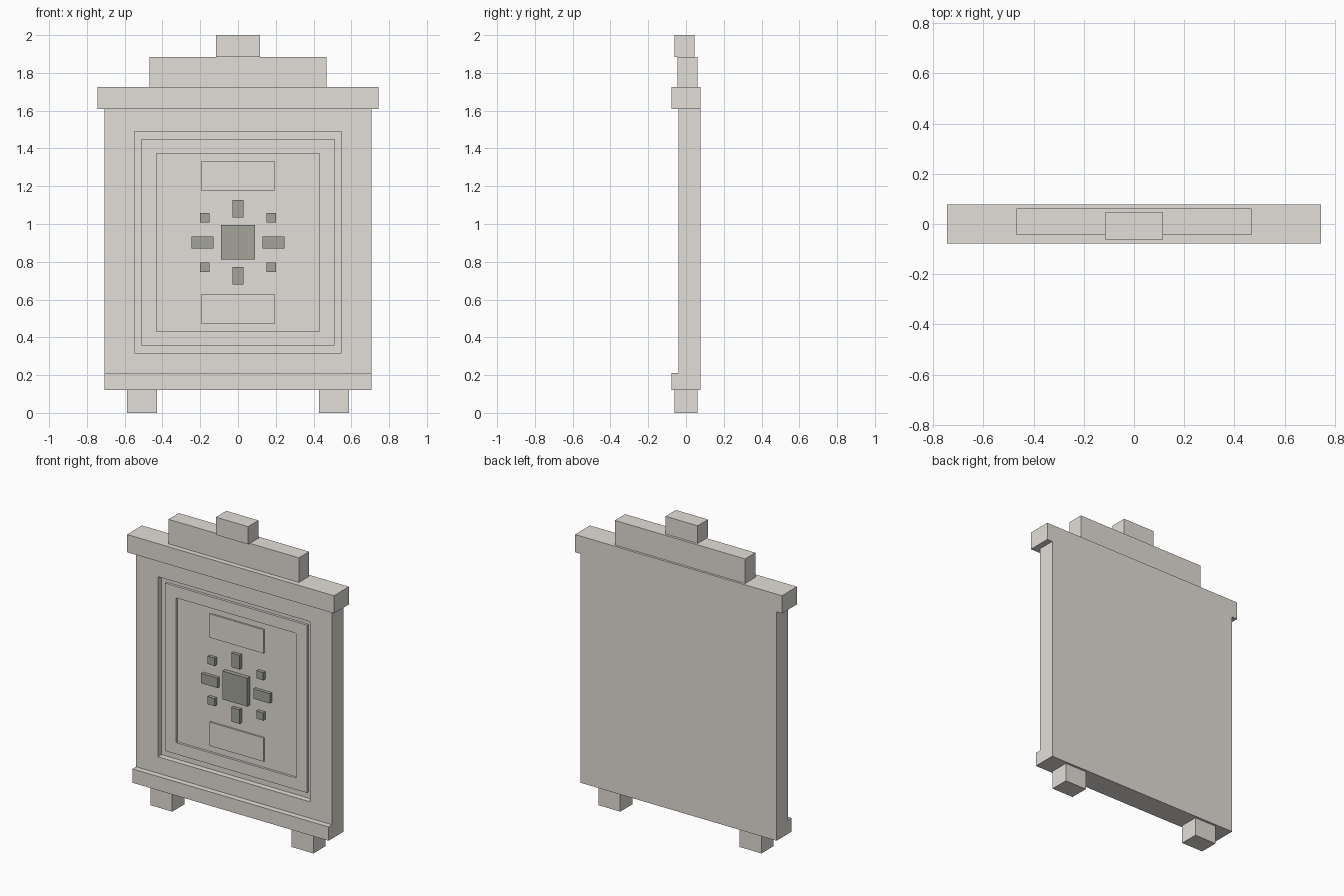
import bpy
import bmesh

cube = bpy.data.objects.get("Cube")
if cube:
    bpy.data.objects.remove(cube, do_unlink=True)


def make_material(name, colour):
    mat = bpy.data.materials.new(name)
    mat.use_nodes = True
    mat.diffuse_color = colour
    bsdf = next(n for n in mat.node_tree.nodes if n.type == "BSDF_PRINCIPLED")
    bsdf.inputs["Base Color"].default_value = colour
    return mat


STONE = make_material("pale stone", (0.765, 0.735, 0.69, 1))
DARK = make_material("dark stone", (0.37, 0.37, 0.325, 1))


def finish(name, bm, mat):
    bmesh.ops.recalc_face_normals(bm, faces=bm.faces)
    mesh = bpy.data.meshes.new(name)
    bm.to_mesh(mesh)
    bm.free()
    mesh.materials.append(mat)
    obj = bpy.data.objects.new(name, mesh)
    bpy.context.collection.objects.link(obj)
    return obj


def stepped_block(name, steps, mat):
    """Join rectangles (x0, x1, z0, z1, y) from back to front, capping both ends."""
    bm = bmesh.new()
    rings = [[bm.verts.new((x, y, z)) for x, z in ((x0, z0), (x1, z0), (x1, z1), (x0, z1))]
             for x0, x1, z0, z1, y in steps]
    bm.faces.new(rings[0])
    bm.faces.new(rings[-1])
    for a, b in zip(rings, rings[1:]):
        for i in range(4):
            j = (i + 1) % 4
            bm.faces.new((a[i], a[j], b[j], b[i]))
    return finish(name, bm, mat)


def box(name, x0, x1, z0, z1, y0, y1, mat=STONE):
    return stepped_block(name, [(x0, x1, z0, z1, y1), (x0, x1, z0, z1, y0)], mat)


# Slab with a recess, a raised border and a sunken centre
BACK, FRONT, GROOVE, BORDER, FLOOR = 0.077, -0.04, -0.003, -0.019, -0.004
outline = (-0.706, 0.706, 0.12, 1.61)
opening = (-0.548, 0.548, 0.317, 1.489)
border = (-0.511, 0.511, 0.357, 1.449)
centre = (-0.432, 0.432, 0.432, 1.374)
stepped_block("slab", [
    (*outline, BACK), (*outline, FRONT), (*opening, FRONT), (*opening, GROOVE),
    (*border, GROOVE), (*border, BORDER), (*centre, BORDER), (*centre, FLOOR),
], STONE)

# Base ledge, feet and stepped crown
box("base_ledge", -0.706, 0.706, 0.12, 0.21, -0.077, FRONT)
for side, s in (("left", 1), ("right", -1)):
    xs = sorted((s * 0.43, s * 0.587))
    box(side + "_foot", *xs, 0, 0.12, -0.062, 0.062)
box("cornice", -0.745, 0.745, 1.61, 1.725, -0.077, BACK)
box("crown_tier", -0.469, 0.469, 1.725, 1.885, -0.044, 0.062)
box("crown_cap", -0.116, 0.116, 1.885, 2.0, -0.061, 0.046)

# Raised plates above and below the emblem
MID = 0.903
for place, s in (("upper", 1), ("lower", -1)):
    z = MID + s * 0.352
    box(place + "_plate", -0.195, 0.195, z - 0.077, z + 0.077, -0.015, FLOOR)


# Emblem: central square with rays and corner studs
def stud(name, x, z, half_w, half_h, front):
    box(name, x - half_w, x + half_w, MID + z - half_h, MID + z + half_h, front, FLOOR, DARK)


stud("emblem_centre", 0, 0, 0.089, 0.092, -0.032)
for place, s in (("upper", 1), ("lower", -1)):
    stud(place + "_ray", 0, s * 0.177, 0.03, 0.046, -0.026)
    for side, t in (("left", 1), ("right", -1)):
        stud(place + "_" + side + "_stud", t * 0.175, s * 0.131, 0.025, 0.025, -0.026)
for side, t in (("left", 1), ("right", -1)):
    stud(side + "_ray", t * 0.188, 0, 0.059, 0.032, -0.026)
